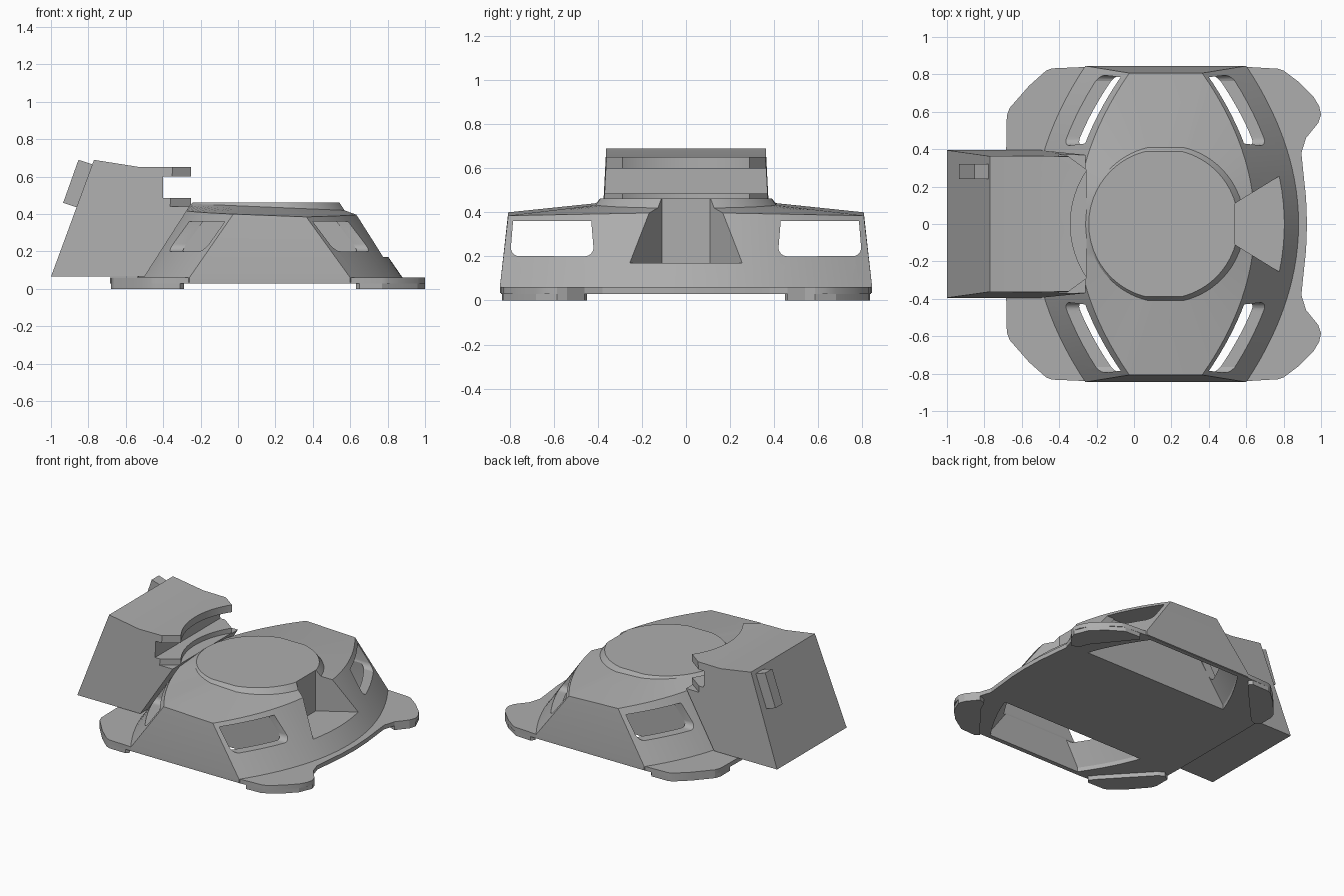
import bpy, bmesh, math
from mathutils import Vector

if "Cube" in bpy.data.objects:
    bpy.data.objects.remove(bpy.data.objects["Cube"])

grey = bpy.data.materials.new("plain grey")
grey.diffuse_color = (0.42, 0.42, 0.42, 1)
grey.use_nodes = True
grey.node_tree.nodes["Principled BSDF"].inputs["Base Color"].default_value = grey.diffuse_color


def loft(name, rings):
    """Closed solid through rings that share the same point count."""
    bm = bmesh.new()
    vs = [[bm.verts.new(p) for p in r] for r in rings]
    n = len(vs[0])
    for a, b in zip(vs, vs[1:]):
        for i in range(n):
            j = (i + 1) % n
            bm.faces.new((a[i], a[j], b[j], b[i]))
    bm.faces.new(vs[0][::-1])
    bm.faces.new(vs[-1])
    bmesh.ops.recalc_face_normals(bm, faces=bm.faces)
    me = bpy.data.meshes.new(name)
    bm.to_mesh(me)
    bm.free()
    me.materials.append(grey)
    ob = bpy.data.objects.new(name, me)
    bpy.context.collection.objects.link(ob)
    return ob


def prism_z(name, pts, z0, z1):
    return loft(name, [[(x, y, z) for x, y in pts] for z in (z0, z1)])


def prism_y(name, pts, y0, y1):
    return loft(name, [[(x, y, z) for x, z in pts] for y in (y0, y1)])


def prism_x(name, pts, x0, x1):
    return loft(name, [[(x, y, z) for y, z in pts] for x in (x0, x1)])


def cut(ob, cutters):
    bpy.context.view_layer.objects.active = ob
    for c in cutters:
        m = ob.modifiers.new("cut", 'BOOLEAN')
        m.operation, m.solver, m.object = 'DIFFERENCE', 'EXACT', c
        bpy.ops.object.modifier_apply(modifier=m.name)


def flip(pts):
    return [(x, -y) for x, y in pts]


CX, N = 0.17, 28


def outline(f, d=0.0, y0=None):
    """Barrel-shaped plan of the body; f is 0 at the foot and 1 at the rim."""
    ye = 0.845 - 0.038 * f - d * 0.6
    apex = 0.71 - 0.235 * f - d
    lo = -ye if y0 is None else y0
    pts = []
    for i in range(N + 1):
        y = lo + (ye - lo) * i / N
        pts.append((apex - 0.28 * (y / ye) ** 2, y))
    return [(CX + x, y) for x, y in pts] + [(CX - x, y) for x, y in reversed(pts)]


# Main body: sloped barrel wall, shallow cone roof, raised disc
top = outline(1)
rim, ring_a, ring_b = [], [], []
for x, y in top:
    u = abs(y) / 0.807
    side = 1 if x > CX else -1
    z = (0.40 - 0.015 * u) if side > 0 else (0.425 - 0.025 * u)
    rim.append((x, y, z))
    a = math.atan2(y, x - CX)
    ring_a.append((CX + 0.42 * math.cos(a), 0.42 * math.sin(a),
                   0.437 - 0.018 * math.cos(a)))
    ring_b.append((CX - 0.012 + 0.40 * math.cos(a), 0.40 * math.sin(a), 0.463))
body = loft("body_shell", [[(x, y, 0.033) for x, y in outline(0)],
                           [(x, y, 0.06) for x, y in outline(0)],
                           rim, ring_a, ring_b])

# Base plate with four lobed corners
half = [(-0.685, 0.0), (-0.685, 0.3), (-0.68, 0.58), (-0.665, 0.62), (-0.56, 0.74),
        (-0.47, 0.82), (-0.44, 0.832), (-0.25, 0.84), (0.6, 0.84), (0.77, 0.83),
        (0.80, 0.82), (0.88, 0.76), (0.96, 0.68), (0.99, 0.63), (1.0, 0.585),
        (0.985, 0.54), (0.92, 0.46), (0.895, 0.38), (0.905, 0.28), (0.92, 0.14),
        (0.925, 0.0)]
plate = prism_z("base_plate", half + flip(half[-2:0:-1]), 0.03, 0.06)

# Feet under the corners
foot_l = [(-0.68, 0.47), (-0.68, 0.58), (-0.665, 0.62), (-0.56, 0.74), (-0.47, 0.82),
          (-0.44, 0.832), (-0.31, 0.835), (-0.29, 0.81), (-0.33, 0.76), (-0.60, 0.47),
          (-0.64, 0.45)]
foot_r = [(0.63, 0.81), (0.65, 0.835), (0.77, 0.83), (0.88, 0.76), (0.96, 0.68),
          (1.0, 0.585), (0.985, 0.54), (0.92, 0.46), (0.87, 0.48), (0.84, 0.55)]
for s, tag in ((1, "back"), (-1, "front")):
    for pts, end in ((foot_l, "left"), (foot_r, "right")):
        prism_z(f"foot_{tag}_{end}", [(x, s * y) for x, y in pts], 0, 0.035)

# Side tunnels, window openings and the wedge notch
cutters = []
for s in (1, -1):
    rings = []
    for z in (-0.1, 0.06, 0.36):
        f = max(0, (z - 0.06) / 0.34)
        rings.append([(x, s * y, z) for x, y in outline(f, 0.06, 0.42)])
    cutters.append(loft("tunnel_cutter", rings))
win = [(0.43, 0.36), (0.42, 0.24)]
for cx, a0 in ((0.46, 180), (0.755, 270)):
    win += [(cx + 0.04 * math.cos(math.radians(a0 + t)),
             0.24 + 0.04 * math.sin(math.radians(a0 + t))) for t in (15, 30, 45, 60, 75, 90)]
win += [(0.795, 0.24), (0.785, 0.36)]
windows = [prism_x("window_cutter", [(s * y, z) for y, z in win], -1.2, 1.2) for s in (1, -1)]
notch = prism_z("notch_cutter", [(0.54, -0.11), (0.94, -0.356), (0.94, 0.356), (0.54, 0.11)],
                0.17, 0.7)
cut(plate, cutters)
cut(body, cutters + windows + [notch])

# Head box on the left, slightly narrower towards its top
head = prism_y("head_box", [(-1.0, 0.065), (-0.77, 0.69), (-0.53, 0.652), (-0.25, 0.652),
                            (-0.25, 0.455), (-0.5, 0.065)], -1, 1)
for v in head.data.vertices:
    v.co.y *= 0.395 - 0.052 * (v.co.z - 0.06)
    if v.co.x > -0.3:
        v.co.y *= 0.985
circle = [(CX + 0.51 * math.cos(2 * math.pi * i / 96), 0.51 * math.sin(2 * math.pi * i / 96))
          for i in range(96)]
corner = [(-0.37, 0.376), (-0.25, 0.288), (-0.1, 0.28), (-0.1, 0.6), (-0.37, 0.6)]
head_cutters = [
    prism_z("arc_cutter", circle, 0.45, 1.0),
    prism_z("corner_cutter", corner, 0.44, 1.0),
    prism_z("corner_cutter", flip(corner)[::-1], 0.44, 1.0),
    prism_y("mouth_cutter", [(-0.40, 0.485), (0.1, 0.485), (0.1, 0.6), (-0.40, 0.6)], -0.6, 0.6),
]
cut(head, head_cutters)

# Small latch block on the sloped rear of the head
prism_y("rear_latch", [(-0.853, 0.69), (-0.935, 0.46), (-0.86, 0.435), (-0.775, 0.665)],
        0.24, 0.32)

for c in cutters + windows + [notch] + head_cutters:
    bpy.data.objects.remove(c)

# Smooth the curved walls, keep edges sharp
for ob in bpy.data.objects:
    ob.select_set(True)
bpy.context.view_layer.objects.active = body
bpy.ops.object.shade_smooth_by_angle(angle=math.radians(20))
